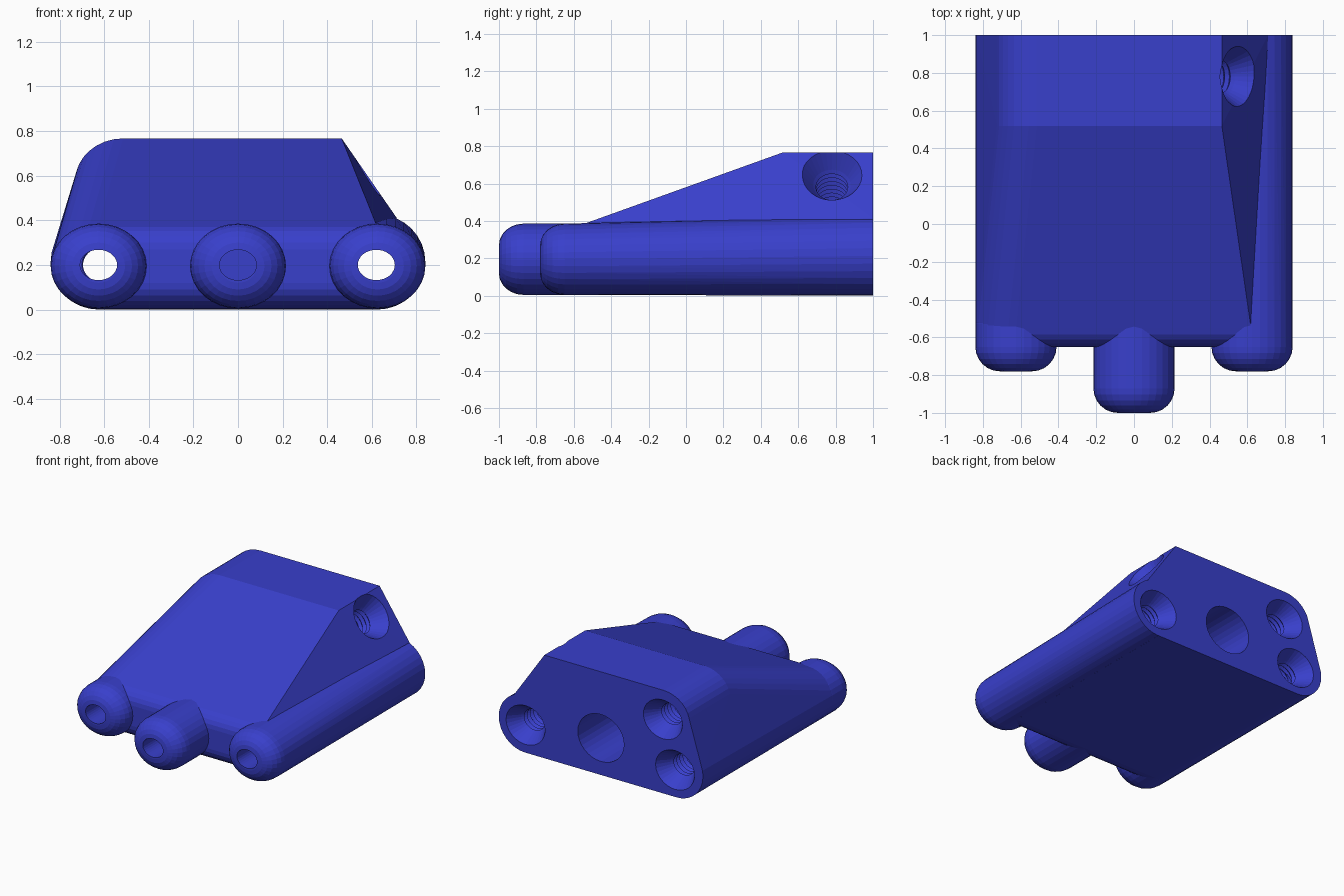
import bpy, bmesh, math
from mathutils import Vector

if "Cube" in bpy.data.objects:
    bpy.data.objects.remove(bpy.data.objects["Cube"])

N = 32          # sides of round parts
ZS = 0.885      # round parts are slightly squashed in z
mat = bpy.data.materials.new("blue")
mat.diffuse_color = (0.04, 0.05, 0.6, 1)
mat.use_nodes = True
mat.node_tree.nodes["Principled BSDF"].inputs["Base Color"].default_value = mat.diffuse_color


def ring(x, y, z, rx, rz):
    return [(x + rx * math.cos(2 * math.pi * i / N), y,
             z + rz * math.sin(2 * math.pi * i / N)) for i in range(N)]


def fillet():
    # (distance from the front, radius) along a rounded nose
    angs = [math.pi / 2 * i / 6 for i in range(7)]
    return [(0.13 * (1 - math.cos(a)), 0.085 + 0.13 * math.sin(a)) for a in angs]


def nose(x, y):
    pts = []
    for d, r in fillet():
        pts += ring(x, y + d, 0.195, r, r * ZS)
    return pts


def new_object(name, bm):
    bmesh.ops.recalc_face_normals(bm, faces=bm.faces)
    me = bpy.data.meshes.new(name)
    bm.to_mesh(me)
    bm.free()
    me.materials.append(mat)
    ob = bpy.data.objects.new(name, me)
    bpy.context.collection.objects.link(ob)
    return ob


def hull(name, pts):
    bm = bmesh.new()
    for p in pts:
        bm.verts.new(p)
    res = bmesh.ops.convex_hull(bm, input=bm.verts)
    junk = {g for g in res["geom_interior"] + res["geom_unused"]
            if isinstance(g, bmesh.types.BMVert)}
    bmesh.ops.delete(bm, geom=list(junk), context='VERTS')
    bmesh.ops.dissolve_limit(bm, angle_limit=0.003, verts=bm.verts, edges=bm.edges)
    return new_object(name, bm)


def lathe(name, origin, axis, profile, zs=1.0):
    # closed solid of revolution: profile is (depth, radius)
    origin, axis = Vector(origin), Vector(axis).normalized()
    u = axis.cross(Vector((0, 0, 1))).normalized()
    v = u.cross(axis)
    bm = bmesh.new()
    rows = []
    for t, r in profile:
        rows.append([bm.verts.new(origin + axis * t
                     + u * (r * math.cos(2 * math.pi * i / N))
                     + v * (r * zs * math.sin(2 * math.pi * i / N))) for i in range(N)])
    for a, b in zip(rows, rows[1:]):
        for i in range(N):
            j = (i + 1) % N
            bm.faces.new((a[i], a[j], b[j], b[i]))
    bm.faces.new(rows[0])
    bm.faces.new(rows[-1])
    return new_object(name, bm)


def threaded(depth):
    # countersink followed by thread grooves
    prof = [(-0.04, 0.187), (0.09, 0.1)]
    t = 0.09
    while t < depth:
        prof += [(t + 0.018, 0.085), (t + 0.036, 0.102)]
        t += 0.036
    return prof


def combine(base, other, op):
    m = base.modifiers.new(op, 'BOOLEAN')
    m.object, m.operation, m.solver = other, op, 'EXACT'
    bpy.context.view_layer.objects.active = base
    bpy.ops.object.modifier_apply(modifier=m.name)
    bpy.data.objects.remove(other)


# Wedge body: left tube, upper left round, chamfered right side
pts = nose(-0.625, -0.65) + ring(-0.625, 1, 0.213, 0.215, 0.213)
for d, r in fillet():
    pts += [(0.62, -0.65 + d, 0.195 + s * r * ZS) for s in (-1, 1)]
for y in (0.52, 1):
    pts += ring(-0.515, y, 0.577, 0.215, 0.19)
    pts.append((0.465, y, 0.767))
pts += [(0.71, 1, 0.413), (0.62, 1, 0), (0.71, 1, 0.2)]
body = hull("manifold_body", pts)

# Right tube, full length
combine(body, hull("right_tube", nose(0.625, -0.78)
                   + ring(0.625, 1, 0.213, 0.215, 0.213)), 'UNION')

# Left and middle nozzles
for x, y in ((-0.625, -0.78), (0, -1)):
    combine(body, hull("nozzle", nose(x, y) + ring(x, -0.53, 0.195, 0.215, 0.19)
                       + ring(x, 0, 0.195, 0.17, 0.15)), 'UNION')

# Nozzle bores: outer two run through, middle one is blind
for x, y, length in ((-0.625, -0.9, 1.75), (0, -1.1, 0.9), (0.62, -0.9, 1.75)):
    combine(body, lathe("bore", (x, y, 0.2), (0, 1, 0),
                        [(0, 0.083), (length, 0.083)], 0.82), 'DIFFERENCE')

# Threaded ports and the large socket in the back
for x, z in ((0.62, 0.205), (-0.61, 0.2), (-0.51, 0.55)):
    combine(body, lathe("port", (x, 1, z), (0, -1, 0), threaded(0.5), 0.9), 'DIFFERENCE')
combine(body, lathe("socket", (0, 1, 0.275), (0, -1, 0),
                    [(-0.1, 0.19), (0.7, 0.19)], 0.92), 'DIFFERENCE')

# Threaded port on the chamfer
combine(body, lathe("side_port", (0.55, 0.78, 0.643), (-0.82, 0, -0.57),
                    threaded(0.42)), 'DIFFERENCE')
